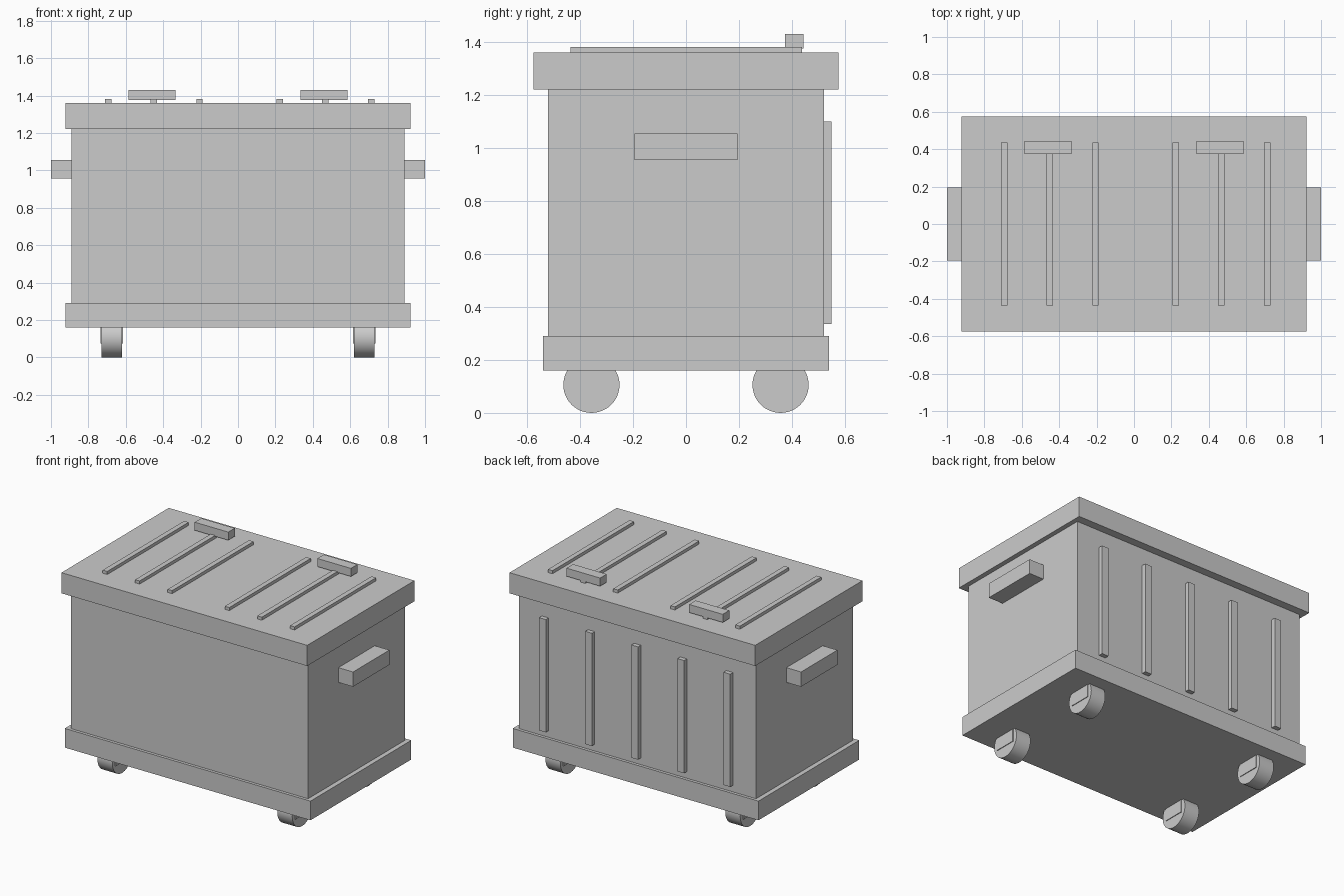
import bpy, math

if "Cube" in bpy.data.objects:
    bpy.data.objects.remove(bpy.data.objects["Cube"])


def box(name, x, y, z):
    """Box from (min, max) ranges on each axis."""
    lo, hi = zip(x, y, z)
    bpy.ops.mesh.primitive_cube_add(size=1, location=[(a + b) / 2 for a, b in zip(lo, hi)])
    ob = bpy.context.object
    ob.name = name
    ob.scale = [b - a for a, b in zip(lo, hi)]
    bpy.ops.object.transform_apply(location=False, rotation=False, scale=True)
    return ob


# Main body, base plinth and lid
box("body", (-0.89, 0.89), (-0.52, 0.52), (0.29, 1.22))
box("base", (-0.922, 0.922), (-0.54, 0.54), (0.16, 0.29))
box("lid", (-0.922, 0.922), (-0.575, 0.575), (1.22, 1.36))

# Raised ribs on the lid
for cx in (-0.693, -0.45, -0.206, 0.223, 0.467, 0.713):
    box("lid_rib", (cx - 0.017, cx + 0.017), (-0.436, 0.437), (1.36, 1.381))

# Upright ribs on the back
for i in range(-2, 3):
    cx = i * 0.346
    box("back_rib", (cx - 0.025, cx + 0.025), (0.52, 0.55), (0.335, 1.1))

for s in (-1, 1):
    # Lid grips and side handles
    box("lid_grip", (s * 0.46 - 0.126, s * 0.46 + 0.126), (0.373, 0.443), (1.375, 1.43))
    box("side_handle", sorted((s * 0.89, s * 1.0)), (-0.195, 0.195), (0.955, 1.055))

    # Castors: wheel and its bracket
    for t in (-1, 1):
        cx, cy = s * 0.675, t * 0.357
        box("castor_bracket", (cx - 0.061, cx + 0.061), (cy - 0.075, cy + 0.075), (0.075, 0.16))
        bpy.ops.mesh.primitive_cylinder_add(vertices=48, radius=0.106, depth=0.112,
                                            location=(cx, cy, 0.106),
                                            rotation=(0, math.pi / 2, 0))
        bpy.context.object.name = "castor_wheel"
        bpy.ops.object.shade_smooth_by_angle(angle=math.radians(30))
